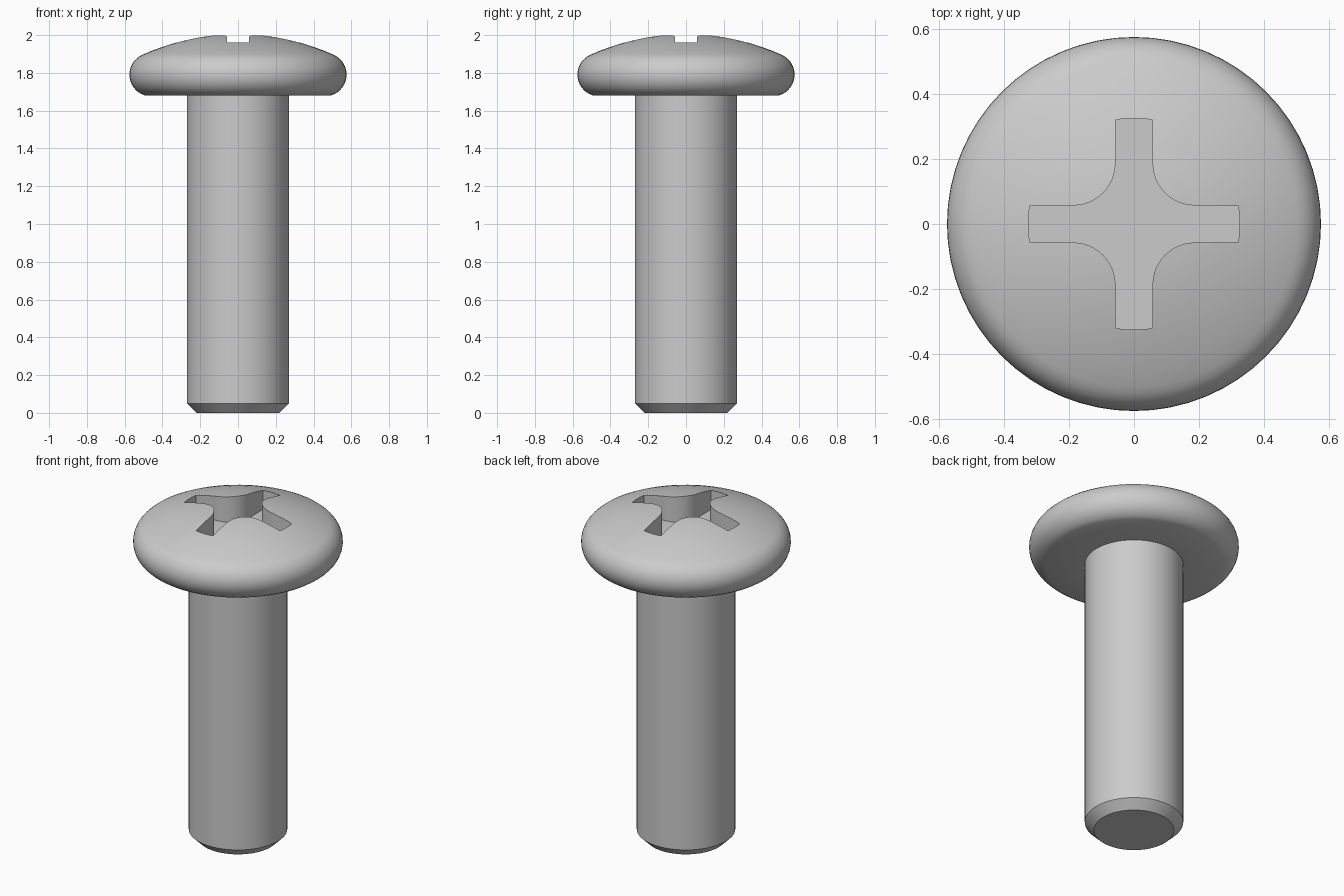
import bpy, bmesh
from math import sin, cos, pi, radians, sqrt

if "Cube" in bpy.data.objects:
    bpy.data.objects.remove(bpy.data.objects["Cube"])

SEGMENTS = 64


def make_object(name, bm):
    bmesh.ops.recalc_face_normals(bm, faces=bm.faces)
    mesh = bpy.data.meshes.new(name)
    bm.to_mesh(mesh)
    bm.free()
    obj = bpy.data.objects.new(name, mesh)
    bpy.context.collection.objects.link(obj)
    return obj


def lathe(name, profile):
    bm = bmesh.new()
    verts = [bm.verts.new((r, 0, z)) for r, z in profile]
    edges = [bm.edges.new(pair) for pair in zip(verts, verts[1:])]
    bmesh.ops.spin(bm, geom=verts + edges, cent=(0, 0, 0), axis=(0, 0, 1),
                   angle=2 * pi, steps=SEGMENTS, use_duplicate=False)
    bmesh.ops.remove_doubles(bm, verts=bm.verts, dist=1e-5)
    return make_object(name, bm)


# Screw profile: chamfered shank, flat underside, rounded rim, shallow dome
profile = [(0, 0), (0.22, 0), (0.27, 0.05), (0.27, 1.68)]
for i in range(13):
    a = radians(-73 + 141 * i / 12)
    profile.append((0.46 + 0.115 * cos(a), 1.791 + 0.115 * sin(a)))
rim_r, rim_z = profile[-1]
apex = 2.007
for i in range(1, 11):
    r = rim_r * (1 - i / 10)
    profile.append((r, apex - (apex - rim_z) * (r / rim_r) ** 2))
screw = lathe("pan_head_screw", profile)

# Cross recess outline: one arm end and one inner fillet per quarter turn
HALF, REACH, FILLET, FLOOR = 0.057, 0.325, 0.13, 1.845
quarter = []
for i in range(-3, 4):
    y = HALF * i / 3
    quarter.append((sqrt(REACH ** 2 - y ** 2), y))
c = HALF + FILLET
for i in range(13):
    a = -pi / 2 - (pi / 2) * i / 12
    quarter.append((c + FILLET * cos(a), c + FILLET * sin(a)))
outline = []
for k in range(4):
    ck, sk = [(1, 0), (0, 1), (-1, 0), (0, -1)][k]
    outline += [(x * ck - y * sk, x * sk + y * ck) for x, y in quarter]

bm = bmesh.new()
face = bm.faces.new([bm.verts.new((x, y, FLOOR)) for x, y in outline])
top = bmesh.ops.extrude_face_region(bm, geom=[face], use_keep_orig=True)["geom"]
bmesh.ops.translate(bm, vec=(0, 0, 0.4),
                    verts=[g for g in top if isinstance(g, bmesh.types.BMVert)])
cutter = make_object("recess_cutter", bm)
cutter.hide_render = True

# Cut the recess, then smooth the curved faces
mod = screw.modifiers.new("recess", "BOOLEAN")
mod.operation = "DIFFERENCE"
mod.solver = "EXACT"
mod.object = cutter
bpy.context.view_layer.objects.active = screw
screw.select_set(True)
bpy.ops.object.modifier_apply(modifier=mod.name)
bpy.data.objects.remove(cutter)
bpy.ops.object.shade_smooth_by_angle(angle=radians(30))
